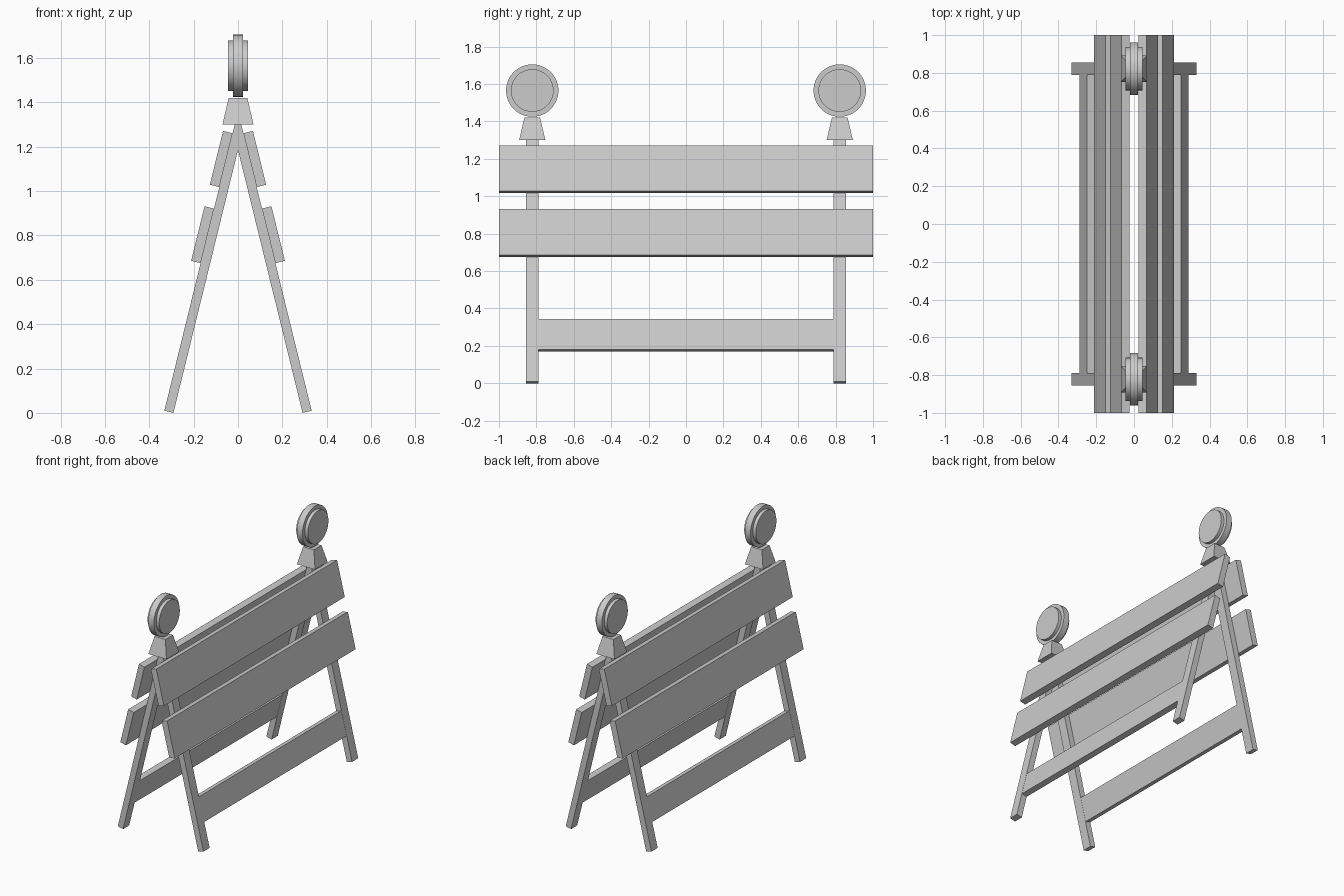
import bpy, bmesh, math

if "Cube" in bpy.data.objects:
    bpy.data.objects.remove(bpy.data.objects["Cube"])

TILT = math.atan(0.2458)
FOOT = (0.332, 0.01)          # outer bottom corner of a leg
LEG_Y = 0.822


def finish(bm, name, axes):
    bmesh.ops.recalc_face_normals(bm, faces=bm.faces)
    me = bpy.data.meshes.new(name)
    bm.to_mesh(me)
    bm.free()
    ob = bpy.data.objects.new(name, me)
    bpy.context.collection.objects.link(ob)
    if axes != (False, False, False):
        mod = ob.modifiers.new("mirror", "MIRROR")
        mod.use_axis = axes
    return ob


def sloped(name, profile, y0, y1, axes):
    """Extrude a (along leg, outward) profile in y, on the leaning plane."""
    s, c = math.sin(TILT), math.cos(TILT)
    bm = bmesh.new()
    face = bm.faces.new([bm.verts.new((FOOT[0] - u * s + v * c, y0,
                                       FOOT[1] + u * c + v * s))
                         for u, v in profile])
    ext = bmesh.ops.extrude_face_region(bm, geom=[face])
    verts = [e for e in ext["geom"] if isinstance(e, bmesh.types.BMVert)]
    bmesh.ops.translate(bm, verts=verts, vec=(0, y1 - y0, 0))
    return finish(bm, name, axes)


def rect(u0, u1, v0, v1):
    return [(u0, v0), (u1, v0), (u1, v1), (u0, v1)]


# legs, mitred where the two sides meet
sloped("legs", [(0, -0.042), (1.22, -0.042), (1.391, 0), (0, 0)],
       LEG_Y - 0.034, LEG_Y + 0.034, (True, True, False))

# sign boards and lower rails
X_ONLY = (True, False, False)
sloped("upper_boards", rect(1.038, 1.288, 0, 0.044), -1, 1, X_ONLY)
sloped("lower_boards", rect(0.685, 0.938, 0, 0.044), -1, 1, X_ONLY)
sloped("bottom_rails", rect(0.175, 0.345, -0.041, -0.001), -0.79, 0.79, X_ONLY)

for side, y in (("front", -LEG_Y), ("back", LEG_Y)):
    # tapered lamp base
    bm = bmesh.new()
    bmesh.ops.create_cube(bm, size=1)
    for v in bm.verts:
        top = v.co.z > 0
        h = 0.042 if top else 0.07
        v.co = (math.copysign(h, v.co.x), y + math.copysign(h, v.co.y),
                1.42 if top else 1.30)
    finish(bm, side + "_lamp_base", (False, False, False))

    # lamp housing ring and the raised lens on both faces
    for part, r, w in (("ring", 0.14, 0.044), ("lens", 0.114, 0.09)):
        bpy.ops.mesh.primitive_cylinder_add(
            vertices=48, radius=r, depth=w, location=(0, y, 1.565),
            rotation=(0, math.pi / 2, 0))
        bpy.context.object.name = side + "_lamp_" + part
        bpy.ops.object.shade_smooth_by_angle()
